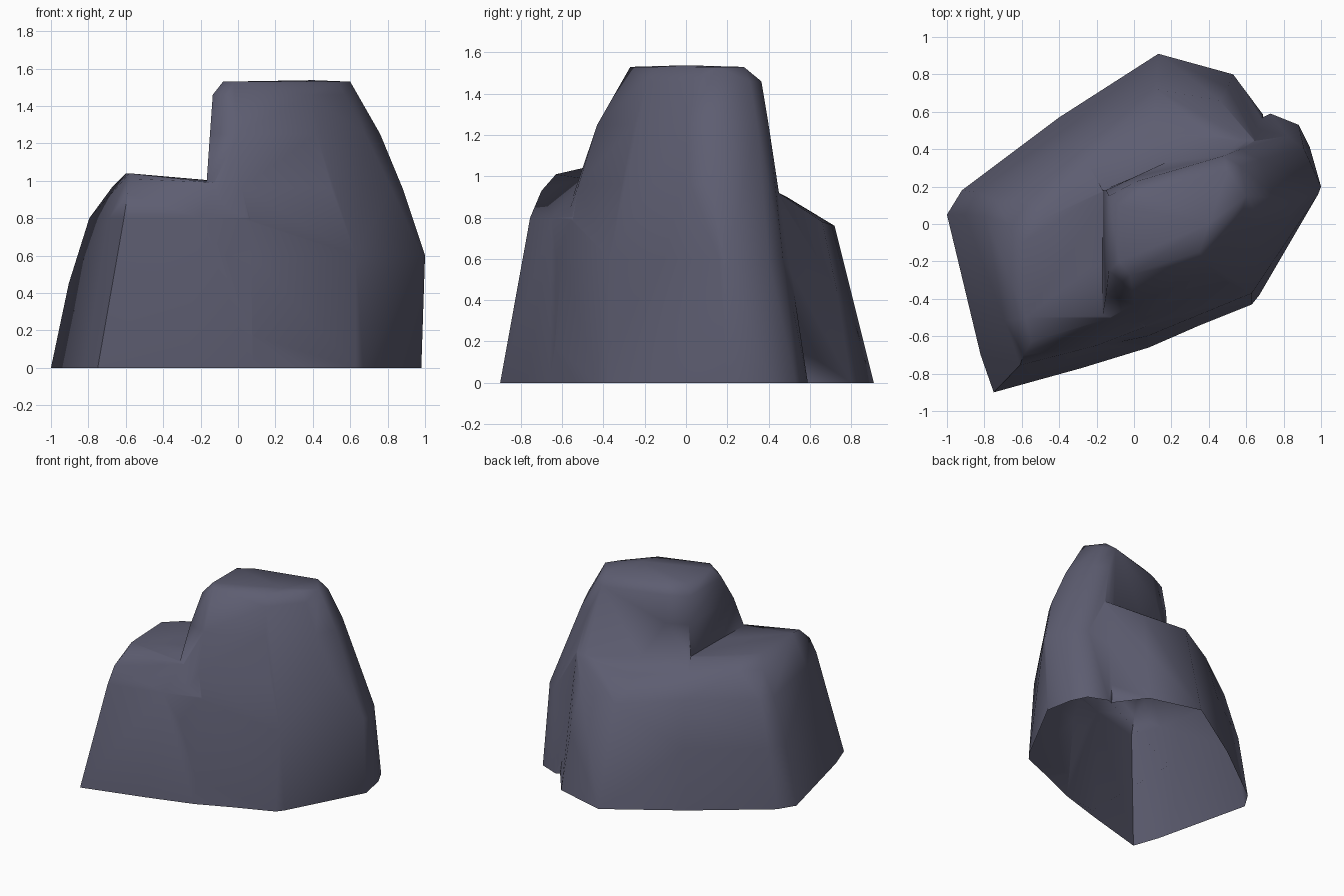
import bpy, bmesh, math

if "Cube" in bpy.data.objects:
    bpy.data.objects.remove(bpy.data.objects["Cube"])

stone = bpy.data.materials.new("slate grey stone")
stone.diffuse_color = (0.11, 0.11, 0.165, 1)
stone.use_nodes = True
stone.node_tree.nodes["Principled BSDF"].inputs["Base Color"].default_value = stone.diffuse_color


def boulder(name, rings):
    """Convex rock wrapped around a stack of (height, outline) rings."""
    bm = bmesh.new()
    for z, outline in rings:
        for p in outline:
            # a third number overrides the ring height
            bm.verts.new((p[0], p[1], p[2] if len(p) > 2 else z))
    res = bmesh.ops.convex_hull(bm, input=bm.verts[:])
    junk = {g for g in res["geom_interior"] + res["geom_unused"]
            if isinstance(g, bmesh.types.BMVert)}
    bmesh.ops.delete(bm, geom=list(junk), context='VERTS')
    bmesh.ops.recalc_face_normals(bm, faces=bm.faces[:])
    me = bpy.data.meshes.new(name)
    bm.to_mesh(me)
    bm.free()
    me.materials.append(stone)
    ob = bpy.data.objects.new(name, me)
    bpy.context.collection.objects.link(ob)
    return ob


# Low, wide rock: left shelf and back shoulder
low = boulder("rock", [
    (0, [(-1, .05), (-.92, .18), (-.4, .57), (.13, .91), (.53, .8), (.69, .585),
         (.63, -.42), (.08, -.66), (-.28, -.77), (-.75, -.9), (-.82, -.7)]),
    (.45, [(-.905, .05), (-.84, .17), (-.35, .52), (.13, .79), (.5, .73)]),
    (.8, [(-.795, .04), (-.74, .13), (-.3, .45), (.12, .72, .76), (.46, .66, .78),
          (-.61, -.755), (-.69, -.52), (-.2, -.65), (.06, -.55)]),
    (.97, [(-.67, .0), (-.59, -.7, .93), (-.55, .12), (-.25, .33, .95),
           (.1, .48, .905), (.4, .48, .905), (.65, .44, .925)]),
    (1.03, [(-.6, -.1, 1.04), (-.58, -.5, 1.04), (-.5, .02), (-.55, -.63, 1.01),
            (-.12, -.5, .99), (-.12, .2, 1.0)]),
])

# Tall rock on the right
tall = boulder("tall_rock", [
    (-.0003, [(.73, .59), (.88, .53), (.94, .41), (.98, .2), (.67, -.38), (.63, -.43),
              (.08, -.65), (-.2, -.7), (-.2, .15)]),
    (.6, [(1, .2), (.91, .4), (.82, .47), (.66, .49), (.985, .16), (.63, -.37),
          (.07, -.6), (-.17, -.65)]),
    (.96, [(.88, .12), (.785, .35), (.7, .42), (.6, .435), (.82, .02),
           (.5, -.31), (.02, -.52), (-.17, -.5), (-.17, .18)]),
    (1.25, [(.76, .14), (.67, .345), (.57, .4), (.68, .0), (.42, -.25),
            (.0, -.43), (-.15, -.38), (-.15, .18), (.0, .25)]),
    (1.46, [(.63, .17), (.57, .31), (.48, .365), (.57, .03), (.38, -.19),
            (-.06, -.31), (-.135, -.25), (-.135, .15), (.02, .23)]),
    (1.53, [(.6, .15), (.5, .28), (.53, .05), (.35, -.15), (-.02, -.27),
            (-.08, -.2), (-.08, .1), (.04, .17), (.4, .0, 1.538)]),
])

# Fuse both rocks into one shell
mod = low.modifiers.new("union", 'BOOLEAN')
mod.operation = 'UNION'
mod.solver = 'EXACT'
mod.object = tall
bpy.context.view_layer.objects.active = low
low.select_set(True)
bpy.ops.object.modifier_apply(modifier="union")
bpy.data.objects.remove(tall)

# Open underside
bm = bmesh.new()
bm.from_mesh(low.data)
under = [f for f in bm.faces if f.normal.z < -.9 and f.calc_center_median().z < .03]
bmesh.ops.delete(bm, geom=under, context='FACES')
bm.to_mesh(low.data)
bm.free()
bpy.ops.object.shade_smooth_by_angle(angle=math.radians(75))
